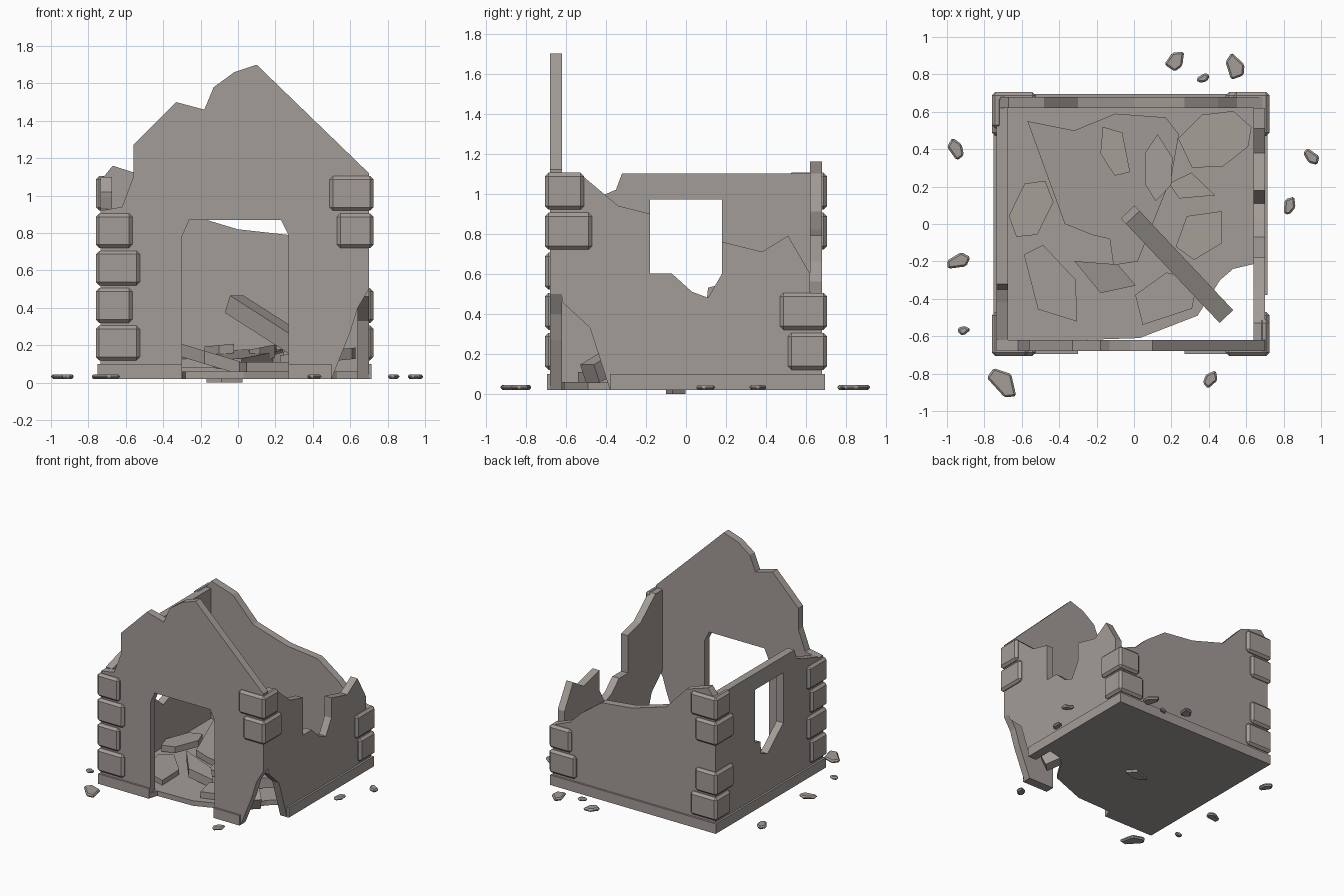
import bpy
import bmesh
import math
import random
from mathutils import Vector

random.seed(4)

default_cube = bpy.data.objects.get("Cube")
if default_cube:
    bpy.data.objects.remove(default_cube, do_unlink=True)

# One weathered stone colour
stone = bpy.data.materials.new("grey_stone")
stone.use_nodes = True
stone.diffuse_color = (.37, .335, .31, 1)
stone.node_tree.nodes["Principled BSDF"].inputs["Base Color"].default_value = stone.diffuse_color

# Outer faces of the house and wall thickness
LEFT, RIGHT, FRONT, BACK = .7, -.735, -.68, .68
THICK = .06
GROUND = .02


def finish(name, bm, bevel=0):
    bmesh.ops.recalc_face_normals(bm, faces=bm.faces)
    mesh = bpy.data.meshes.new(name)
    bm.to_mesh(mesh)
    bm.free()
    mesh.materials.append(stone)
    obj = bpy.data.objects.new(name, mesh)
    bpy.context.collection.objects.link(obj)
    if bevel:
        mod = obj.modifiers.new("worn_edges", 'BEVEL')
        mod.width = bevel
        mod.segments = 1
        mod.limit_method = 'ANGLE'
    return obj


def prism(name, axis, outline, start, end, hole=(), slope=(0, 0), bevel=0):
    """Extrude a flat outline along an axis, with an optional hole or tilt."""
    place = {
        'x': lambda a, b: Vector((start, a, b)),
        'y': lambda a, b: Vector((a, start, b)),
        'z': lambda a, b: Vector((a, b, start)),
    }[axis]
    bm = bmesh.new()
    edges = []
    for loop in (outline, hole):
        verts = [bm.verts.new(place(a, b)) for a, b in loop]
        for i, vert in enumerate(verts):
            edges.append(bm.edges.new((vert, verts[i - 1])))
    bmesh.ops.triangle_fill(bm, edges=edges, use_beauty=True, use_dissolve=False)
    if not hole:
        bmesh.ops.dissolve_limit(bm, angle_limit=.01, verts=bm.verts, edges=bm.edges)
    result = bmesh.ops.extrude_face_region(bm, geom=list(bm.faces))
    moved = [g for g in result["geom"] if isinstance(g, bmesh.types.BMVert)]
    shift = Vector()
    shift["xyz".index(axis)] = end - start
    bmesh.ops.translate(bm, verts=moved, vec=shift)
    middle = sum((v.co for v in bm.verts), Vector()) / len(bm.verts)
    for v in bm.verts:
        v.co.z += (v.co.x - middle.x) * slope[0] + (v.co.y - middle.y) * slope[1]
    return finish(name, bm, bevel)


def rectangle(a, b, c, d):
    return [(a, b), (c, b), (c, d), (a, d)]


def shard_outline(x, y, length, width, heading, sides):
    """Irregular polygon of the given half length and half width."""
    outline = []
    for step in range(sides):
        angle = (step + random.uniform(-.25, .25)) * math.tau / sides
        a, b = length * math.cos(angle), width * math.sin(angle)
        px = x + a * math.cos(heading) - b * math.sin(heading)
        py = y + a * math.sin(heading) + b * math.cos(heading)
        outline.append((max(-1, min(1, px)), py))
    return outline


# Front gable with doorway and a broken lower corner
prism("front_gable_wall", 'y', [
    (RIGHT, GROUND), (-.3, GROUND), (-.3, .78), (-.26, .87), (.23, .87), (.27, .79),
    (.27, GROUND), (.5, GROUND), (.6, .27), (.64, .4), (LEFT, .5),
    (LEFT, 1.12), (.1, 1.7), (-.02, 1.66), (-.13, 1.58), (-.18, 1.46), (-.33, 1.5),
    (-.56, 1.27), (-.56, 1.1), (-.62, .94), (RIGHT, .92),
], FRONT, FRONT + THICK)

# Back wall, collapsing towards its left
prism("back_wall", 'y', [
    (RIGHT, GROUND), (LEFT, GROUND), (LEFT, .5), (.55, .56), (.45, .66), (.27, .79),
    (0, .82), (-.3, .91), (-.48, 1.1), (-.67, 1.16), (RIGHT, 1.08),
], BACK, BACK - THICK)

# Side walls fit between the front and back walls
near, far = FRONT + THICK, BACK - THICK
prism("left_broken_wall", 'x', [
    (near, .46), (-.48, .33), (-.38, GROUND), (far, GROUND), (far, .6),
    (.51, .79), (.38, .71), (.18, .76), (.18, .6), (.11, .48), (.03, .51),
    (-.07, .6), (-.18, .6), (-.18, .9), (-.34, .94), (-.53, 1.1), (near, 1.1),
], LEFT, LEFT - THICK)
prism("right_window_wall", 'x', [
    (near, GROUND), (far, GROUND), (far, 1.1), (-.32, 1.1), (-.35, 1.02), (-.42, .99), (near, .93),
], RIGHT, RIGHT + THICK, hole=[
    (-.18, .97), (.18, .97), (.18, .55), (.11, .53), (.1, .43), (.02, .4), (-.18, .57),
])

# Floor slab with its front corner broken away
prism("floor_slab", 'z', [
    (RIGHT, FRONT), (-.3, FRONT), (-.28, -.62), (.03, -.61), (.34, -.49), (.46, -.3),
    (.53, -.24), (LEFT, -.2), (LEFT, BACK), (RIGHT, BACK),
], GROUND, THICK)

# Low plinth round the outside
lip = .015
for name, area in {
    "front_plinth_right": (RIGHT - lip, FRONT - lip, -.3, near),
    "front_plinth_left": (.27, FRONT - lip, .5, near),
    "back_plinth": (RIGHT - lip, far, LEFT + lip, BACK + lip),
    "right_plinth": (RIGHT - lip, FRONT, RIGHT + THICK, BACK),
    "left_plinth": (LEFT - THICK, -.38, LEFT + lip, BACK),
}.items():
    prism(name, 'z', rectangle(*area), GROUND, .1)

# Corner stones wrap each corner; the list holds which courses survive
corners = {
    "front_right": (RIGHT, FRONT, [0, 1, 2, 3]),
    "front_left": (LEFT, FRONT, [3, 4]),
    "back_right": (RIGHT, BACK, [0, 1, 3, 4]),
    "back_left": (LEFT, BACK, [0, 1]),
}
proud = -.025
for corner, (cx, cy, kept) in corners.items():
    inx, iny = -math.copysign(1, cx), -math.copysign(1, cy)
    for course in kept:
        reach_x, reach_y = (.21, .17) if course % 2 == 0 else (.17, .21)
        shape = [(proud, proud), (reach_x, proud), (reach_x, .03), (.03, .03), (.03, reach_y), (proud, reach_y)]
        outline = [(cx + inx * a, cy + iny * b) for a, b in shape]
        base = .12 + course * .2
        prism(f"{corner}_corner_stone", 'z', outline, base, base + .185, bevel=.018)

# Large fallen slab across the back of the room
prism("large_fallen_slab", 'z', [
    (-.57, .55), (-.32, .5), (-.1, .59), (.17, .57), (.24, .48), (.2, .25),
    (.02, -.2), (-.11, -.22), (-.13, -.08), (-.22, -.06), (-.37, 0),
], .1, .15, slope=(.04, .06))

# Smaller pieces: centre, half length, half width, heading, sides, underside, depth and tilt
pieces = {
    "right_slab": (-.55, .08, .17, .11, 1.2, 6, .08, .05, .1),
    "corner_slab": (-.44, -.33, .24, .13, -1.1, 5, .06, .04, 0),
    "left_slab": (.43, .45, .21, .15, .4, 7, .11, .06, .1),
    "doorway_block": (-.16, -.28, .18, .09, -.4, 4, .09, .07, -.3),
    "tilted_chunk": (.31, .19, .13, .08, -.4, 4, .12, .06, .3),
    "middle_block": (.13, .3, .18, .08, 1.57, 6, .12, .07, .2),
    "pointed_chunk": (-.1, .39, .15, .08, 1.9, 5, .15, .05, .1),
    "low_chunk": (.36, -.05, .16, .12, .8, 5, .08, .08, .1),
    "front_floor_chunk": (.17, -.4, .2, .13, .5, 5, THICK, .05, 0),
    "sunken_chunk": (-.07, -.05, .1, .05, 0, 4, 0, .03, 0),
}
for name, (*footprint, height, depth, tilt) in pieces.items():
    prism(name, 'z', shard_outline(*footprint), height, height + depth, slope=(tilt, 0))

# Fallen beam leaning down towards the open corner
top, foot = Vector((-.02, .05, .42)), Vector((.48, -.48, .1))
beam = bmesh.new()
bmesh.ops.create_cube(beam, size=1)
bmesh.ops.scale(beam, verts=beam.verts, vec=((top - foot).length, .1, .1))
fallen_beam = finish("fallen_beam", beam)
fallen_beam.rotation_euler = (foot - top).to_track_quat('X', 'Z').to_euler()
fallen_beam.location = (top + foot) / 2

# Loose rubble scattered outside: centre, half length and heading
rubble = [
    (.22, .87, .07, .8), (.37, .78, .04, .4), (.54, .84, .08, 1.7), (-.955, .4, .065, 2),
    (-.94, -.2, .07, .4), (-.91, -.57, .04, 0), (-.7, -.85, .1, -.7), (.41, -.83, .055, 1),
    (.83, .1, .055, 1.2), (.95, .36, .055, -.8),
]
for x, y, size, heading in rubble:
    outline = shard_outline(x, y, size, size * .65, heading, 5)
    prism("rubble_stone", 'z', outline, GROUND, .045, bevel=.01)
